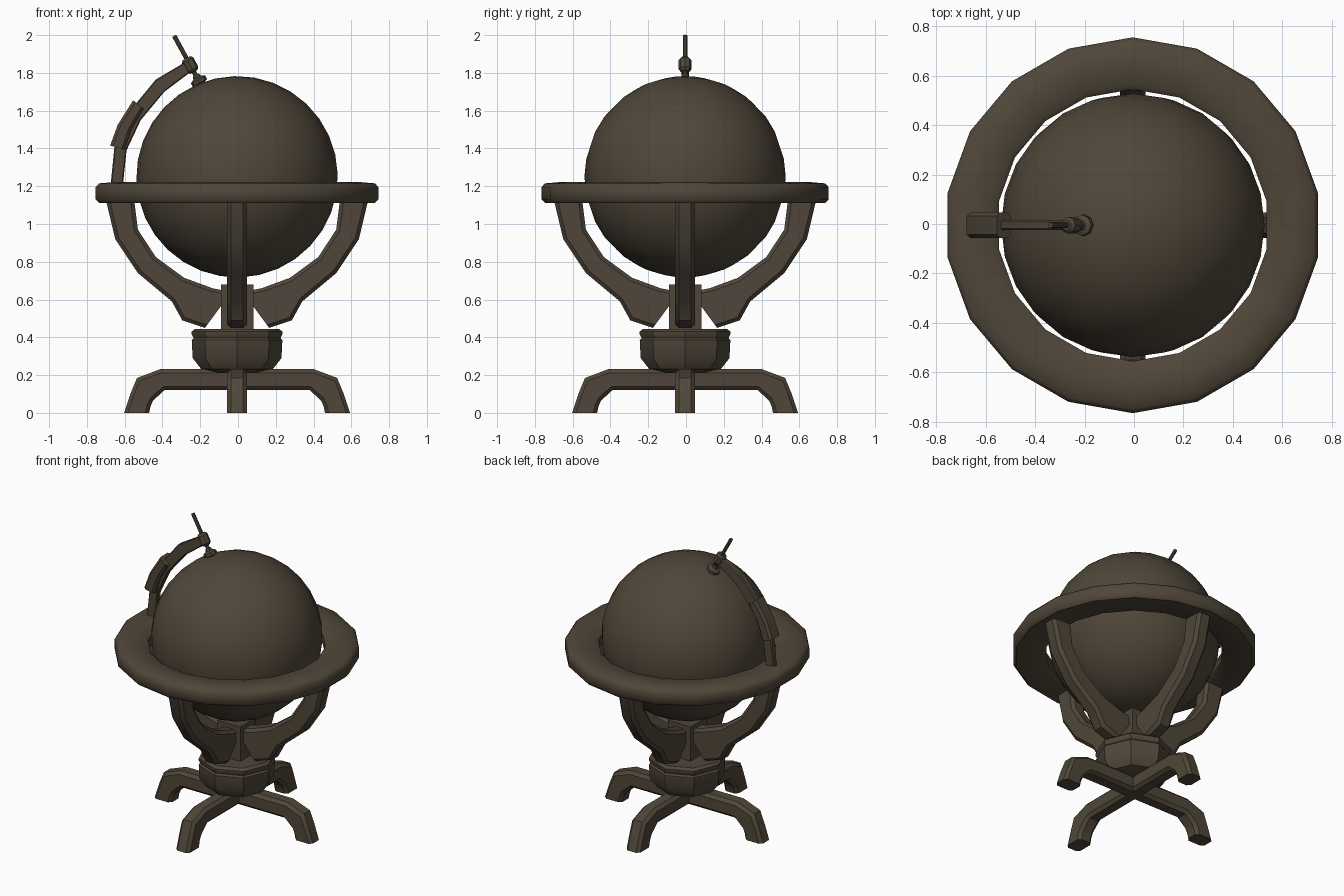
import bpy, bmesh, math
from mathutils import Vector, Matrix

if "Cube" in bpy.data.objects:
    bpy.data.objects.remove(bpy.data.objects["Cube"])

wood = bpy.data.materials.new("dark_brown")
wood.diffuse_color = (0.080, 0.062, 0.041, 1)
wood.use_nodes = True
wood.node_tree.nodes["Principled BSDF"].inputs["Base Color"].default_value = wood.diffuse_color
OFF = Vector((-0.005, -0.005, 0))


def finish(name, bm, angle=35, matrix=None):
    """Turn a bmesh into a named, shaded object."""
    if matrix is not None:
        bm.transform(matrix)
    bm.transform(Matrix.Translation(OFF))
    bmesh.ops.recalc_face_normals(bm, faces=bm.faces)
    me = bpy.data.meshes.new(name)
    bm.to_mesh(me)
    bm.free()
    me.materials.append(wood)
    ob = bpy.data.objects.new(name, me)
    bpy.context.collection.objects.link(ob)
    bpy.ops.object.select_all(action='DESELECT')
    ob.select_set(True)
    bpy.context.view_layer.objects.active = ob
    bpy.ops.object.shade_smooth_by_angle(angle=math.radians(angle))
    return ob


def skin(bm, rings, closed=False):
    """Join successive rings of vertices with quads."""
    n = len(rings[0])
    count = len(rings) if closed else len(rings) - 1
    for i in range(count):
        a, b = rings[i], rings[(i + 1) % len(rings)]
        for j in range(n):
            k = (j + 1) % n
            bm.faces.new((a[j], a[k], b[k], b[j]))
    if not closed:
        bm.faces.new(rings[0])
        bm.faces.new(rings[-1])


def bar(name, stations, half, cut, turn=0.0, angle=35):
    """Chamfered bar through (outer x, outer z, inner x, inner z) stations."""
    bm = bmesh.new()
    rings = []
    for ox, oz, ix, iz in stations:
        o, i = Vector((ox, 0, oz)), Vector((ix, 0, iz))
        d = (i - o).normalized() * cut
        y, yc = Vector((0, half, 0)), Vector((0, half - cut, 0))
        pts = (o + yc, o + d + y, i - d + y, i + yc,
               i - yc, i - d - y, o + d - y, o - yc)
        rings.append([bm.verts.new(p) for p in pts])
    skin(bm, rings)
    return finish(name, bm, angle, Matrix.Rotation(turn, 4, 'Z'))


def lathe(name, profile, sides, start=0.0, closed=False, angle=35, matrix=None):
    """Revolve an (r, z) profile round the z axis."""
    bm = bmesh.new()
    rings = []
    for r, z in profile:
        rings.append([bm.verts.new((r * math.cos(start + math.tau * k / sides),
                                    r * math.sin(start + math.tau * k / sides), z))
                      for k in range(sides)])
    skin(bm, rings, closed)
    return finish(name, bm, angle, matrix)


# Globe, tilted along its axle
tilt = Matrix.Rotation(math.radians(-24), 4, 'Y')
bm = bmesh.new()
bmesh.ops.create_uvsphere(bm, u_segments=24, v_segments=16, radius=0.533)
finish("globe", bm, 40, Matrix.Translation((0, 0, 1.25)) @ tilt)

# Horizon ring
lathe("horizon_ring",
      [(0.55, 1.13), (0.57, 1.115), (0.74, 1.11), (0.76, 1.13), (0.76, 1.195),
       (0.742, 1.215), (0.66, 1.222), (0.57, 1.212), (0.55, 1.195)],
      18, math.pi / 2, closed=True, angle=45)

# Cradle arms and base legs, four of each
arm = [(0.695, 1.13, 0.545, 1.13), (0.645, 0.92, 0.525, 0.97),
       (0.525, 0.74, 0.43, 0.825), (0.345, 0.59, 0.28, 0.715),
       (0.29, 0.49, 0.13, 0.66), (0.17, 0.45, 0.03, 0.64)]
leg = [(0.0, 0.232, 0.0, 0.12), (0.405, 0.232, 0.385, 0.12),
       (0.53, 0.185, 0.445, 0.065), (0.565, 0.10, 0.458, 0.035),
       (0.598, 0.0, 0.465, 0.0)]
for k in range(4):
    bar(f"cradle_arm_{k + 1}", arm, 0.052, 0.02, k * math.pi / 2)
    bar(f"base_leg_{k + 1}", leg, 0.052, 0.02, k * math.pi / 2)

# Centre post between the cradle arms
bm = bmesh.new()
bmesh.ops.create_cube(bm, size=1)
finish("centre_post", bm, 30, Matrix.Translation((0, 0, 0.555)) @
       Matrix.Diagonal((0.172, 0.172, 0.25, 1)))

# Base bowl with a grooved rim
lathe("base_bowl",
      [(0.11, 0.21), (0.19, 0.232), (0.235, 0.29), (0.24, 0.385), (0.23, 0.397),
       (0.24, 0.415), (0.24, 0.43), (0.222, 0.445)], 8)

# Meridian arc with its sliding sleeve
bar("meridian_arc",
    [(-0.67, 1.20, -0.605, 1.20), (-0.65, 1.40, -0.585, 1.39),
     (-0.575, 1.59, -0.51, 1.55), (-0.43, 1.765, -0.385, 1.70),
     (-0.27, 1.86, -0.245, 1.805), (-0.235, 1.865, -0.22, 1.82)], 0.02, 0.006)
bar("arc_sleeve",
    [(-0.672, 1.415, -0.595, 1.395), (-0.632, 1.525, -0.56, 1.50),
     (-0.55, 1.655, -0.495, 1.61)], 0.052, 0.015)

# Axle rod with its clamp and pole knob
axis = Vector((-0.335, 0, 2.0)) - Vector((-0.19, 0, 1.735))
lean = Matrix.Translation((-0.19, 0, 1.735)) @ axis.to_track_quat('Z', 'Y').to_matrix().to_4x4()
lathe("axle_rod", [(0.012, 0.0), (0.012, axis.length - 0.004)], 8, matrix=lean)
lathe("rod_clamp", [(0.022, 0.08), (0.034, 0.095), (0.034, 0.15), (0.022, 0.163)],
      8, matrix=lean)
lathe("pole_knob", [(0.028, -0.015), (0.028, 0.008), (0.043, 0.014), (0.043, 0.034),
                    (0.022, 0.045), (0.018, 0.06)], 8, matrix=lean)
